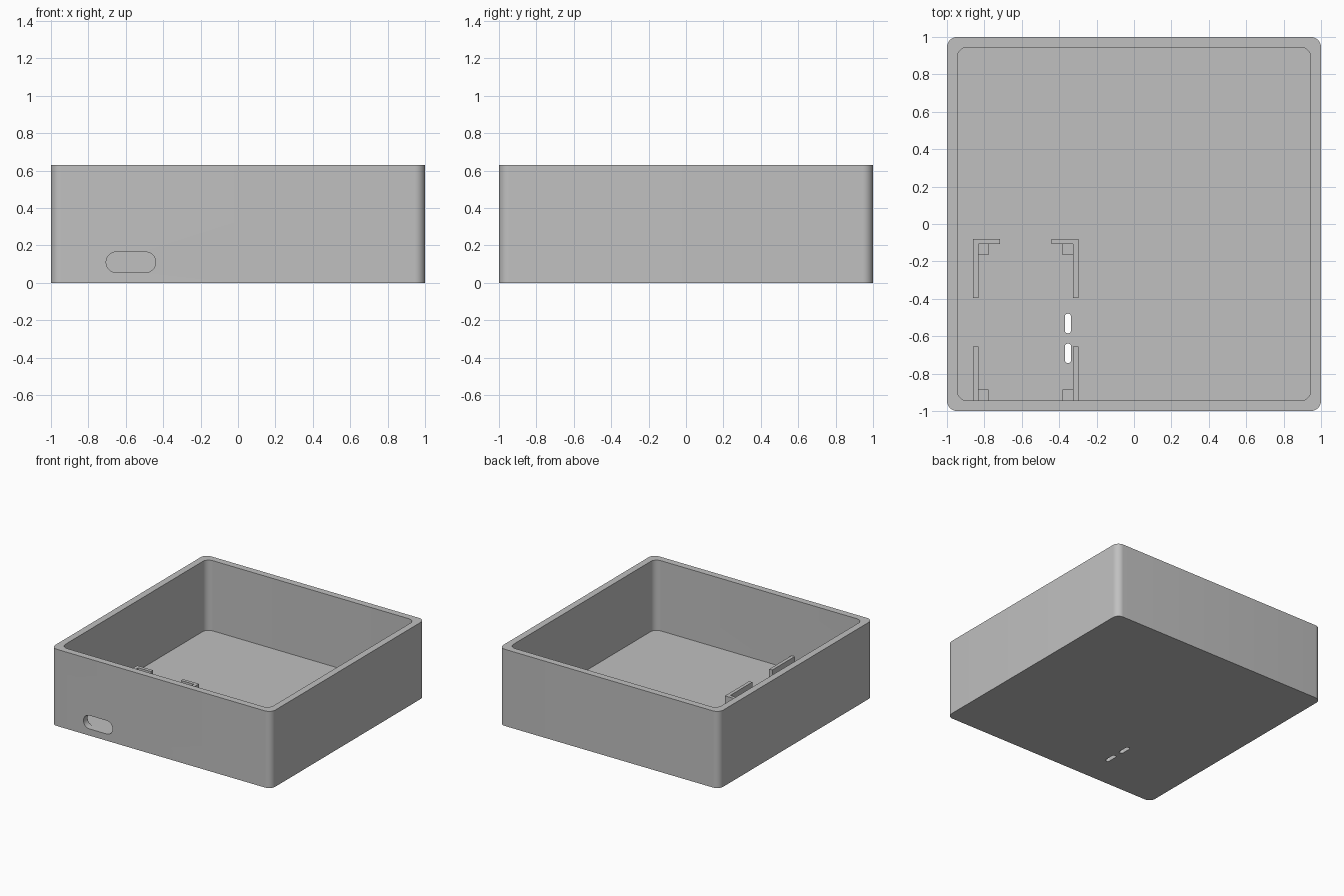
import bpy, math
from mathutils import Matrix

cube = bpy.data.objects.get("Cube")
if cube:
    bpy.data.objects.remove(cube, do_unlink=True)

FLOOR, WALL, HEIGHT = 0.053, 0.055, 0.63
BRACKET_TOP, POST_TOP = 0.168, 0.107

grey = bpy.data.materials.new("plain grey")
grey.use_nodes = True
colour = (0.53, 0.53, 0.53, 1)
grey.diffuse_color = colour
grey.node_tree.nodes["Principled BSDF"].inputs["Base Color"].default_value = colour


def rounded(w, h, r, cx=0, cy=0, steps=10):
    """Counter-clockwise rounded rectangle outline."""
    pts = []
    for i, (sx, sy) in enumerate([(1, 1), (-1, 1), (-1, -1), (1, -1)]):
        for k in range(steps + 1):
            a = math.pi / 2 * (i + k / steps)
            p = (cx + sx * (w / 2 - r) + r * math.cos(a),
                 cy + sy * (h / 2 - r) + r * math.sin(a))
            if not pts or math.dist(p, pts[-1]) > 1e-5:
                pts.append(p)
    if math.dist(pts[0], pts[-1]) < 1e-5:
        pts.pop()
    return pts


def rect(x0, x1, y0, y1):
    return [(x0, y0), (x1, y0), (x1, y1), (x0, y1)]


def prism(name, outline, z0, z1):
    """Extrude a counter-clockwise outline from z0 to z1."""
    n = len(outline)
    verts = [(x, y, z) for z in (z0, z1) for x, y in outline]
    faces = [tuple(reversed(range(n))), tuple(range(n, 2 * n))]
    faces += [(i, (i + 1) % n, n + (i + 1) % n, n + i) for i in range(n)]
    mesh = bpy.data.meshes.new(name)
    mesh.from_pydata(verts, [], faces)
    mesh.materials.append(grey)
    obj = bpy.data.objects.new(name, mesh)
    bpy.context.collection.objects.link(obj)
    return obj


# Open case and the cutters for its cavity, port and floor slots
case = prism("case", rounded(2, 2, 0.055), 0, HEIGHT)
cutters = [prism("cavity_cutter", rounded(2 - 2 * WALL, 2 - 2 * WALL, 0.055), FLOOR, 1)]

port = prism("port_cutter", rounded(0.265, 0.11, 0.0549, -0.5725, 0.11), 0.9, 1.1)
port.data.transform(Matrix.Rotation(math.pi / 2, 4, "X"))
cutters.append(port)

for y in (-0.532, -0.692):
    cutters.append(prism("floor_slot_cutter", rounded(0.034, 0.105, 0.0169, -0.353, y), -0.1, 0.1))

bpy.context.view_layer.objects.active = case
case.select_set(True)
for cutter in cutters:
    cutter.hide_render = True
    mod = case.modifiers.new("cut", "BOOLEAN")
    mod.operation, mod.solver, mod.object = "DIFFERENCE", "EXACT", cutter
    bpy.ops.object.modifier_apply(modifier=mod.name)
for cutter in cutters:
    bpy.data.objects.remove(cutter, do_unlink=True)
bpy.ops.object.shade_smooth_by_angle(angle=math.radians(30))

# Board holder: brackets and support posts mirrored about its centre line
CENTRE = -0.579
SINK = FLOOR - 0.01
for side, s in (("left", 1), ("right", -1)):
    def place(points):
        pts = [(CENTRE + s * x, y) for x, y in points]
        return pts if s > 0 else pts[::-1]

    corner = [(0.253, -0.395), (0.281, -0.395), (0.281, -0.08),
              (0.137, -0.08), (0.137, -0.108), (0.253, -0.108)]
    prism(side + "_corner_bracket", place(corner), SINK, BRACKET_TOP)
    prism(side + "_front_rail", place(rect(0.253, 0.281, -0.95, -0.655)), SINK, BRACKET_TOP)
    prism(side + "_back_post", place(rect(0.198, 0.255, -0.165, -0.106)), SINK, POST_TOP)
    prism(side + "_front_post", place(rect(0.198, 0.255, -0.95, -0.885)), SINK, POST_TOP)
